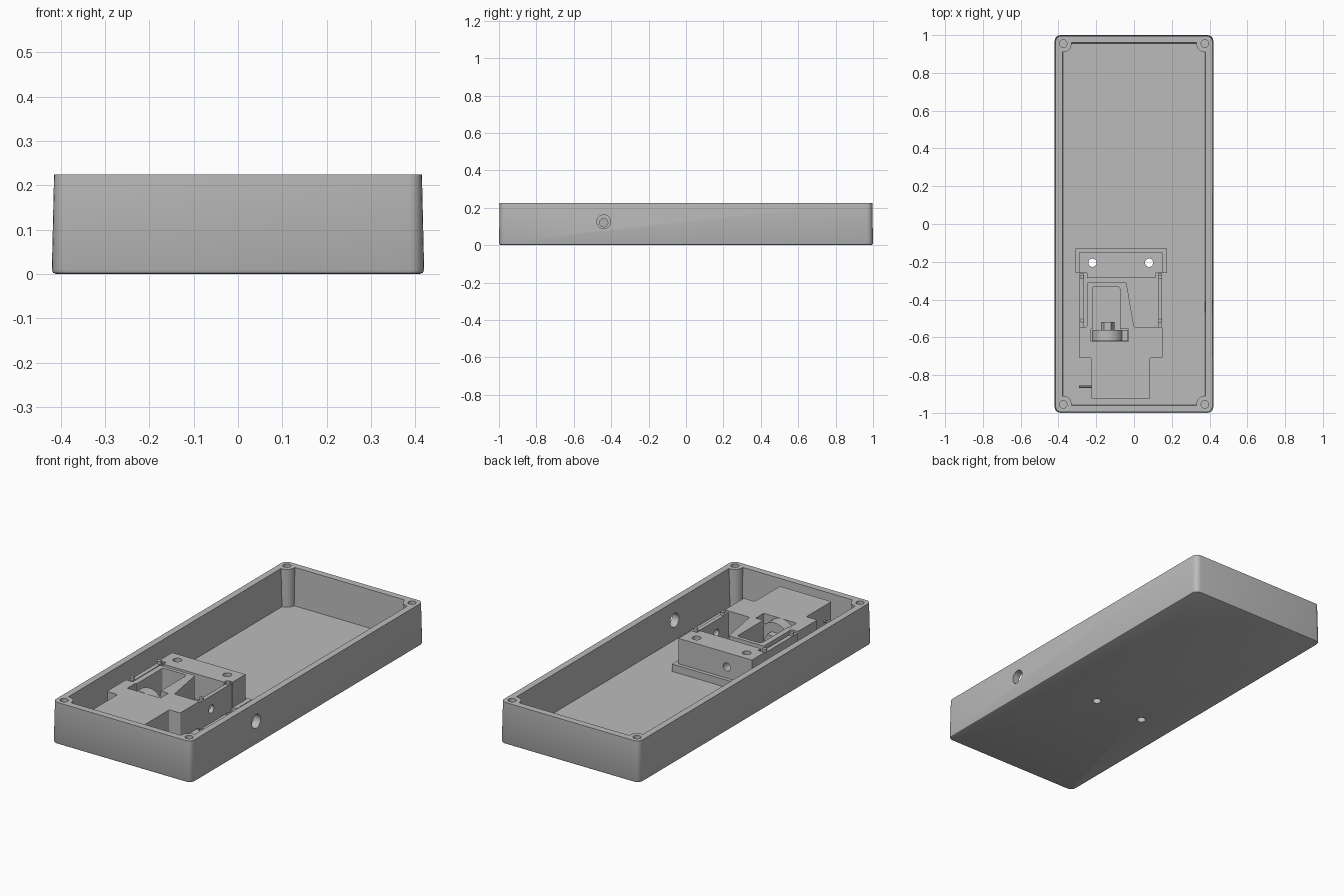
import bpy, bmesh, math
from mathutils import Vector

cube = bpy.data.objects.get("Cube")
if cube:
    bpy.data.objects.remove(cube, do_unlink=True)

grey = bpy.data.materials.new("plain grey")
grey.use_nodes = True
COLOUR = (0.5, 0.5, 0.5, 1)
grey.diffuse_color = COLOUR
grey.node_tree.nodes["Principled BSDF"].inputs["Base Color"].default_value = COLOUR


def loft(name, rings):
    """Skin closed rings of equal length and cap both ends."""
    bm = bmesh.new()
    loops = [[bm.verts.new(p) for p in ring] for ring in rings]
    n = len(loops[0])
    for a, b in zip(loops, loops[1:]):
        for i in range(n):
            j = (i + 1) % n
            bm.faces.new((a[i], a[j], b[j], b[i]))
    bm.faces.new(loops[0][::-1])
    bm.faces.new(loops[-1])
    bmesh.ops.recalc_face_normals(bm, faces=bm.faces)
    mesh = bpy.data.meshes.new(name)
    bm.to_mesh(mesh)
    bm.free()
    mesh.materials.append(grey)
    ob = bpy.data.objects.new(name, mesh)
    bpy.context.collection.objects.link(ob)
    return ob


def rounded(points, radius, z, steps=5):
    """Polygon outline at height z with every corner rounded."""
    ring = []
    for i, p in enumerate(points):
        p = Vector(p)
        before = (Vector(points[i - 1]) - p).normalized() * radius
        after = (Vector(points[(i + 1) % len(points)]) - p).normalized() * radius
        for k in range(steps + 1):
            t = k / steps
            # Blend towards a circular arc
            q = before + after - before * math.sin(t * math.pi / 2) - after * math.cos(t * math.pi / 2)
            ring.append((p.x + q.x, p.y + q.y, z))
    return ring


def rect(x0, x1, y0, y1):
    return [(x0, y0), (x1, y0), (x1, y1), (x0, y1)]


def prism(name, points, z0, z1, radius=0.0):
    if radius:
        return loft(name, [rounded(points, radius, z) for z in (z0, z1)])
    return loft(name, [[(x, y, z) for x, y in points] for z in (z0, z1)])


def box(name, x0, x1, y0, y1, z0, z1):
    return prism(name, rect(x0, x1, y0, y1), z0, z1)


def rod(name, start, end, radius, sides=32):
    a, b = Vector(start), Vector(end)
    turn = (b - a).to_track_quat("Z", "Y")
    circle = [turn @ Vector((radius * math.cos(k * math.tau / sides),
                             radius * math.sin(k * math.tau / sides), 0)) for k in range(sides)]
    return loft(name, [[c + p for p in circle] for c in (a, b)])


def cut(ob, *cutters):
    """Subtract the cutters and delete them."""
    for tool in cutters:
        mod = ob.modifiers.new("cut", "BOOLEAN")
        mod.operation, mod.solver, mod.object = "DIFFERENCE", "EXACT", tool
        bpy.context.view_layer.update()
        bpy.context.view_layer.objects.active = ob
        bpy.ops.object.modifier_apply(modifier=mod.name)
        bpy.data.objects.remove(tool, do_unlink=True)
    return ob


def tray_ring(hx, hy, z, radius):
    return rounded(rect(-hx, hx, -hy, hy), radius, z)


# Tray: drafted shell with a softened bottom edge
TOP, FLOOR = 0.225, 0.02
tray = loft("tray", [tray_ring(0.41, 0.99, 0, 0.024), tray_ring(0.417, 0.997, 0.003, 0.03),
                     tray_ring(0.42, 1.0, 0.01, 0.032), tray_ring(0.415, 0.996, TOP, 0.03)])
cavity = loft("cavity", [tray_ring(0.373, 0.953, FLOOR, 0.01), tray_ring(0.38, 0.96, TOP + 0.01, 0.01)])
corners = [(sx * 0.375, sy * 0.955) for sx in (-1, 1) for sy in (-1, 1)]

# Corner screw bosses stay standing where the cavity is trimmed
cut(cavity, *[rod("boss", (x, y, -0.1), (x, y, 0.4), 0.045) for x, y in corners])
cut(tray, cavity)
cut(tray, *[rod("screw_hole", (x, y, 0.1), (x, y, 0.3), 0.02) for x, y in corners])
cut(tray, rod("side_hole", (0.3, -0.44, 0.125), (0.5, -0.44, 0.125), 0.037))

# Mounting block on its foot flange
MOUNT_X = (-0.22, 0.08)
SHAFT_X, SHAFT_Z = -0.14, 0.12


def mount_holes():
    return [rod("mount_hole", (x, -0.205, -0.1), (x, -0.205, 0.4), 0.022) for x in MOUNT_X]


cut(tray, *mount_holes())
flange = cut(box("mount_flange", -0.31, 0.175, -0.26, -0.13, FLOOR, 0.06), *mount_holes())
block = prism("mount_block", [(-0.29, -0.15), (-0.29, -0.26), (-0.25, -0.26), (-0.25, -0.285),
                              (0.115, -0.285), (0.115, -0.26), (0.15, -0.26), (0.15, -0.15)], 0.06, 0.198)
cut(block, *mount_holes())
cut(block, rod("shaft_hole", (SHAFT_X, -0.4, SHAFT_Z), (SHAFT_X, 0, SHAFT_Z), 0.022))

# Moving carriage with tongue, slanted arm and window
outline = [(-0.225, -0.925), (0.085, -0.925), (0.085, -0.71), (0.15, -0.71), (0.15, -0.545),
           (0.0, -0.545), (-0.04, -0.31), (-0.25, -0.31), (-0.25, -0.545), (-0.29, -0.545),
           (-0.29, -0.71), (-0.225, -0.71)]
carriage = prism("carriage", outline, 0.06, 0.202, 0.006)
cut(carriage, prism("window", rect(-0.22, -0.075, -0.6, -0.33), 0, 0.3, 0.015),
    box("wheel_slot", -0.228, -0.03, -0.622, -0.555, 0, 0.3))

# Adjusting wheel, hub and stop ear on the shaft line
rod("adjusting_wheel", (SHAFT_X, -0.62, SHAFT_Z), (SHAFT_X, -0.56, SHAFT_Z), 0.083, 40)
rod("wheel_hub", (SHAFT_X, -0.56, SHAFT_Z), (SHAFT_X, -0.52, SHAFT_Z), 0.036, 6)
box("wheel_ear", -0.07, -0.032, -0.62, -0.56, 0.09, 0.15)

# Side link plates with hinge pins at both ends
for side, x0, x1 in (("right", -0.288, -0.265), ("left", 0.126, 0.148)):
    mid = (x0 + x1) / 2
    plate = box(side + "_link_plate", x0, x1, -0.545, -0.262, 0.045, 0.192)
    cut(plate, rod("link_hole", (mid - 0.1, -0.44, SHAFT_Z), (mid + 0.1, -0.44, SHAFT_Z), 0.022))
    for end, y in (("front", -0.512), ("back", -0.28)):
        rod(f"{side}_{end}_pin", (mid, y, 0.03), (mid, y, 0.208), 0.011, 16)

# Pointer beside the tongue
rod("pointer", (-0.29, -0.862, 0.12), (-0.22, -0.862, 0.12), 0.006, 12)

# Smooth the rounded surfaces, keep the edges crisp
bpy.ops.object.select_all(action="DESELECT")
for ob in bpy.context.collection.objects:
    if ob.type == "MESH" and grey.name in ob.data.materials:
        ob.select_set(True)
        bpy.context.view_layer.objects.active = ob
bpy.ops.object.shade_smooth_by_angle(angle=math.radians(30))
